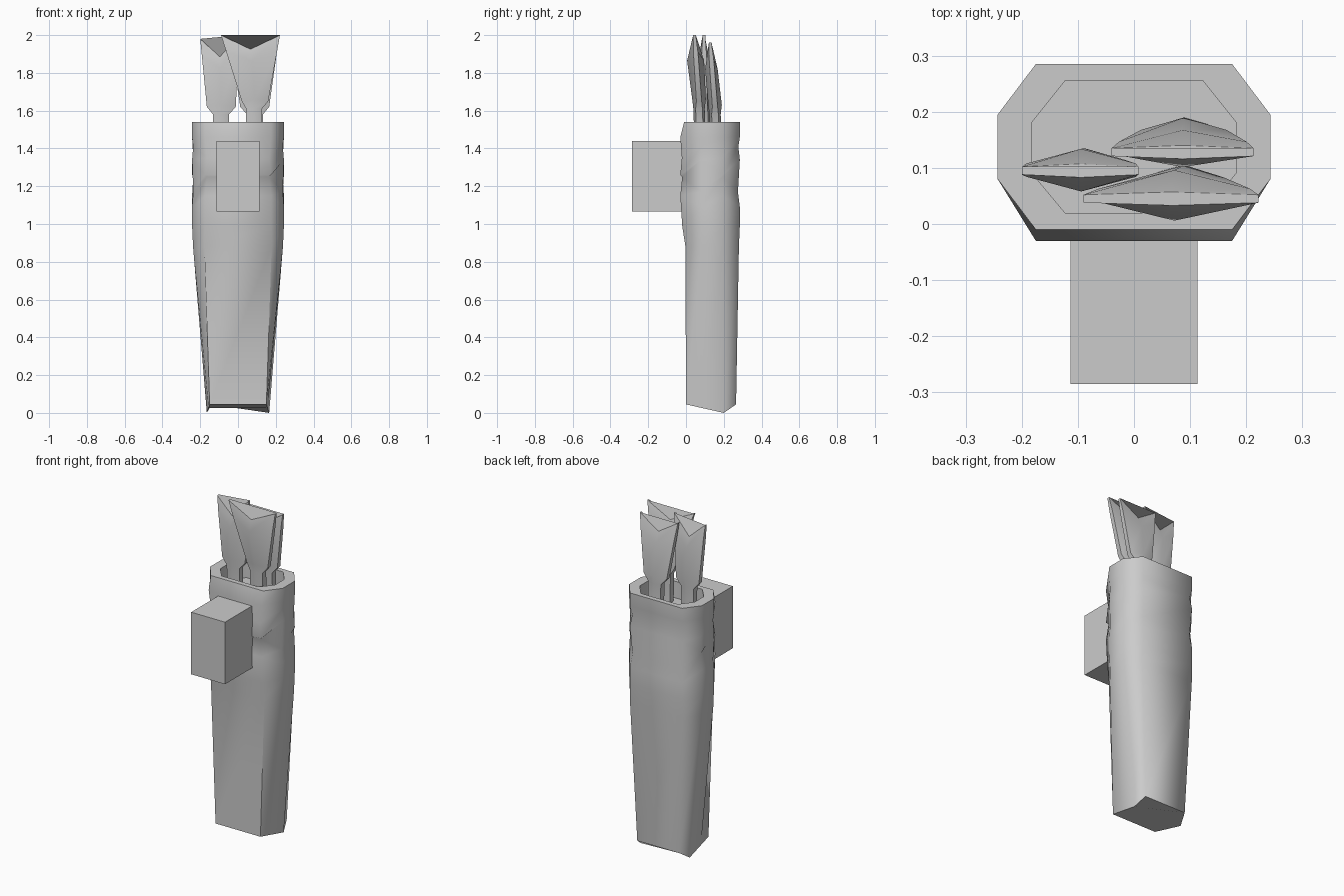
import bpy, bmesh, math
from mathutils import Vector

if "Cube" in bpy.data.objects:
    bpy.data.objects.remove(bpy.data.objects["Cube"])


def loft(name, rings, angle):
    """Skin a stack of equal-length point rings and cap both ends."""
    bm = bmesh.new()
    loops = [[bm.verts.new(p) for p in ring] for ring in rings]
    n = len(loops[0])
    for a, b in zip(loops, loops[1:]):
        for i in range(n):
            j = (i + 1) % n
            bm.faces.new((a[i], a[j], b[j], b[i]))
    bm.faces.new(loops[0][::-1])
    bm.faces.new(loops[-1])
    bmesh.ops.recalc_face_normals(bm, faces=bm.faces[:])
    mesh = bpy.data.meshes.new(name)
    bm.to_mesh(mesh)
    bm.free()
    ob = bpy.data.objects.new(name, mesh)
    bpy.context.collection.objects.link(ob)
    bpy.ops.object.select_all(action='DESELECT')
    ob.select_set(True)
    bpy.context.view_layer.objects.active = ob
    bpy.ops.object.shade_smooth_by_angle(angle=math.radians(angle))
    return ob


def mirrored(half):
    """Right-hand points, front to back, closed by their x mirror."""
    return half + [(-x, y, z) for x, y, z in reversed(half)]


def octagon(z, front, back=0.285, cut=0.175, wide=0.243, y1=0.08, y2=0.195, wave=0.0):
    half = [(cut, front, z + wave), (wide, y1, z - wave),
            (wide, y2, z + wave), (cut, back, z - wave)]
    return mirrored(half)


# Quiver body: slanted foot, flared sides, wrinkled collar and recessed mouth
foot = mirrored([(0.15, 0.0, 0.045), (0.156, 0.08, 0.027),
                 (0.165, 0.2, 0.0), (0.14, 0.265, 0.045)])
loft("quiver_body", [
    foot,
    octagon(0.88, -0.003, back=0.28, cut=0.178, wide=0.238),
    octagon(0.99, -0.02),
    octagon(1.12, -0.03, wave=0.03),
    octagon(1.21, -0.02, back=0.275, cut=0.165, wide=0.237, wave=0.04),
    octagon(1.30, -0.03, wave=-0.04),
    octagon(1.38, -0.022, back=0.277, cut=0.165, wide=0.237, wave=-0.03),
    octagon(1.46, -0.03),
    octagon(1.54, -0.01),
    octagon(1.54, 0.02, back=0.255, cut=0.123, wide=0.183, y1=0.092, y2=0.18),
    octagon(1.44, 0.02, back=0.255, cut=0.123, wide=0.183, y1=0.092, y2=0.18),
], 62)

# Belt block on the front
block = [(-0.113, 1.065), (0.113, 1.065), (0.113, 1.44), (-0.113, 1.44)]
loft("belt_block", [[(x, y, z) for x, z in block] for y in (-0.285, -0.03, 0.01)], 40)


def fletched_arrow(name, foot_pt, neck, tips, notch, top_y, thick):
    """Slim shaft flaring into a lens-shaped, V-notched fletching."""
    (lx, lz), (rx, rz) = tips
    nl, nr, nz = neck

    def ring(l, r, y, t, e, zl, zm, zr):
        m = (l + r) / 2
        return [(l, y - e, zl), (m, y - t, zm), (r, y - e, zr),
                (r, y + e, zr), (m, y + t, zm), (l, y + e, zl)]

    fx, fy = foot_pt
    ny = fy + (top_y - fy) * 0.2
    z0 = 1.43
    mid = 0.75
    ml, mr = nl + (lx - nl) * mid, nr + (rx - nr) * mid
    zm_l, zm_r = nz + (lz - nz) * mid, nz + (rz - nz) * mid
    my = ny + (top_y - ny) * mid
    loft(name, [
        ring(fx - 0.042, fx + 0.042, fy, 0.03, 0.018, z0, z0, z0),
        ring(fx - 0.042, fx + 0.042, ny, 0.03, 0.018, nz - 0.04, nz - 0.04, nz - 0.04),
        ring(nl, nr, ny, 0.036, 0.014, nz, nz + 0.01, nz),
        ring(ml, mr, my, thick, 0.012, zm_l, notch - 0.06, zm_r),
        ring(lx, rx, top_y, 0.012, 0.007, lz, notch, rz),
    ], 50)


# Three arrows standing in the mouth
fletched_arrow("arrow_front", (0.085, 0.075), (0.02, 0.16, 1.65),
               ((-0.09, 2.0), (0.222, 2.0)), 1.925, 0.045, 0.045)
fletched_arrow("arrow_left", (-0.09, 0.1), (-0.165, -0.012, 1.62),
               ((-0.2, 1.98), (0.008, 2.0)), 1.885, 0.095, 0.038)
fletched_arrow("arrow_back", (0.09, 0.16), (0.012, 0.165, 1.62),
               ((-0.04, 1.96), (0.213, 1.96)), 1.88, 0.128, 0.033)
